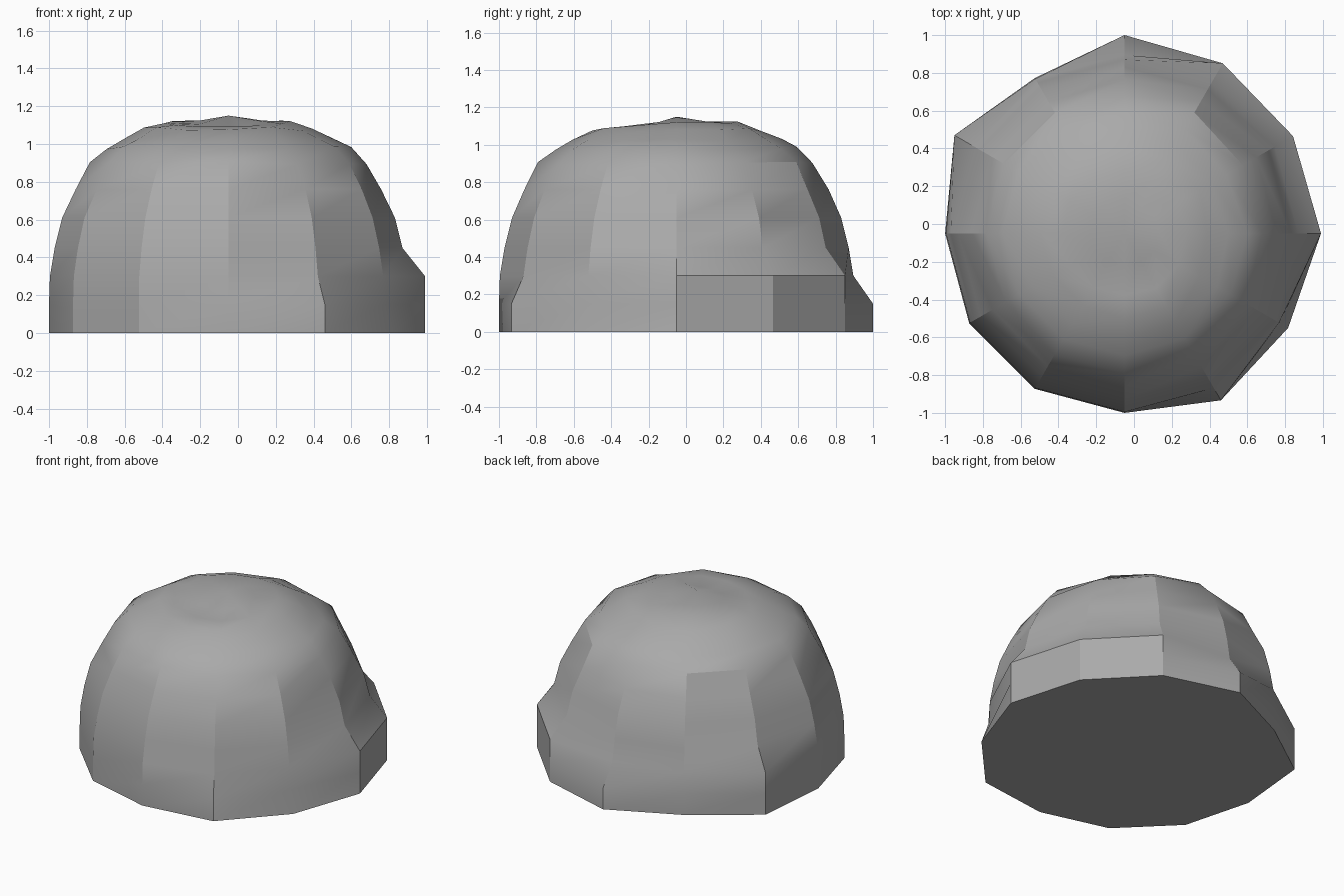
import bpy, bmesh, math, random
from math import sin, cos, pi

cube = bpy.data.objects.get("Cube")
if cube:
    bpy.data.objects.remove(cube, do_unlink=True)

random.seed(4)
SIDES = 12
CENTRE = -0.05

# Dome profile: height, radius, amount of weathering
profile = [(0, 0.95, 0), (0.15, 0.95, 0), (0.3, 0.945, 0), (0.45, 0.92, 0),
           (0.61, 0.88, 0), (0.76, 0.81, 0.005), (0.9, 0.73, 0.012),
           (0.98, 0.635, 0.015), (1.03, 0.55, 0.015), (1.08, 0.45, 0.015),
           (1.12, 0.33, 0.01), (1.125, 0.18, 0.01)]

# Corners of the foot that jut out: corner -> (radius, height it reaches)
bulges = {0: (1.04, 0.3), 1: (1.03, 0.3), 2: (1.04, 0.3), 3: (1.05, 0.15),
          5: (1.04, 0.3), 10: (1.02, 0.15), 11: (1.0, 0.1)}

grey = bpy.data.materials.new("stone grey")
grey.use_nodes = True
colour = (0.4, 0.4, 0.4, 1)
grey.diffuse_color = colour
grey.node_tree.nodes["Principled BSDF"].inputs["Base Color"].default_value = colour

bm = bmesh.new()
rings = []
for z, radius, rough in profile:
    ring = []
    for k in range(SIDES):
        a = k * 2 * pi / SIDES
        out, reach = bulges.get(k, (radius, -1))
        r = out if z <= reach else radius
        r += random.uniform(-rough, rough)
        # Shallow hollow on the front of the crown
        dip = 0.035 * max(0, -sin(a + 0.3)) if z > 1.1 else 0
        h = z + random.uniform(-rough, rough) * 0.7 - dip
        ring.append(bm.verts.new((CENTRE + r * cos(a), CENTRE + r * sin(a), h)))
    rings.append(ring)

# Skin between the rings, flat underside and peak
for low, high in zip(rings, rings[1:]):
    for k in range(SIDES):
        n = (k + 1) % SIDES
        bm.faces.new((low[k], low[n], high[n], high[k]))
bm.faces.new(rings[0][::-1])
peak = bm.verts.new((CENTRE, CENTRE, 1.15))
for k in range(SIDES):
    bm.faces.new((rings[-1][k], rings[-1][(k + 1) % SIDES], peak))
bmesh.ops.recalc_face_normals(bm, faces=bm.faces)

mesh = bpy.data.meshes.new("boulder")
bm.to_mesh(mesh)
bm.free()
mesh.materials.append(grey)
boulder = bpy.data.objects.new("boulder", mesh)
bpy.context.collection.objects.link(boulder)

# Smooth over the crown, crisp vertical edges on the sides
bpy.ops.object.select_all(action="DESELECT")
boulder.select_set(True)
bpy.context.view_layer.objects.active = boulder
bpy.ops.object.shade_smooth_by_angle(angle=math.radians(26))
